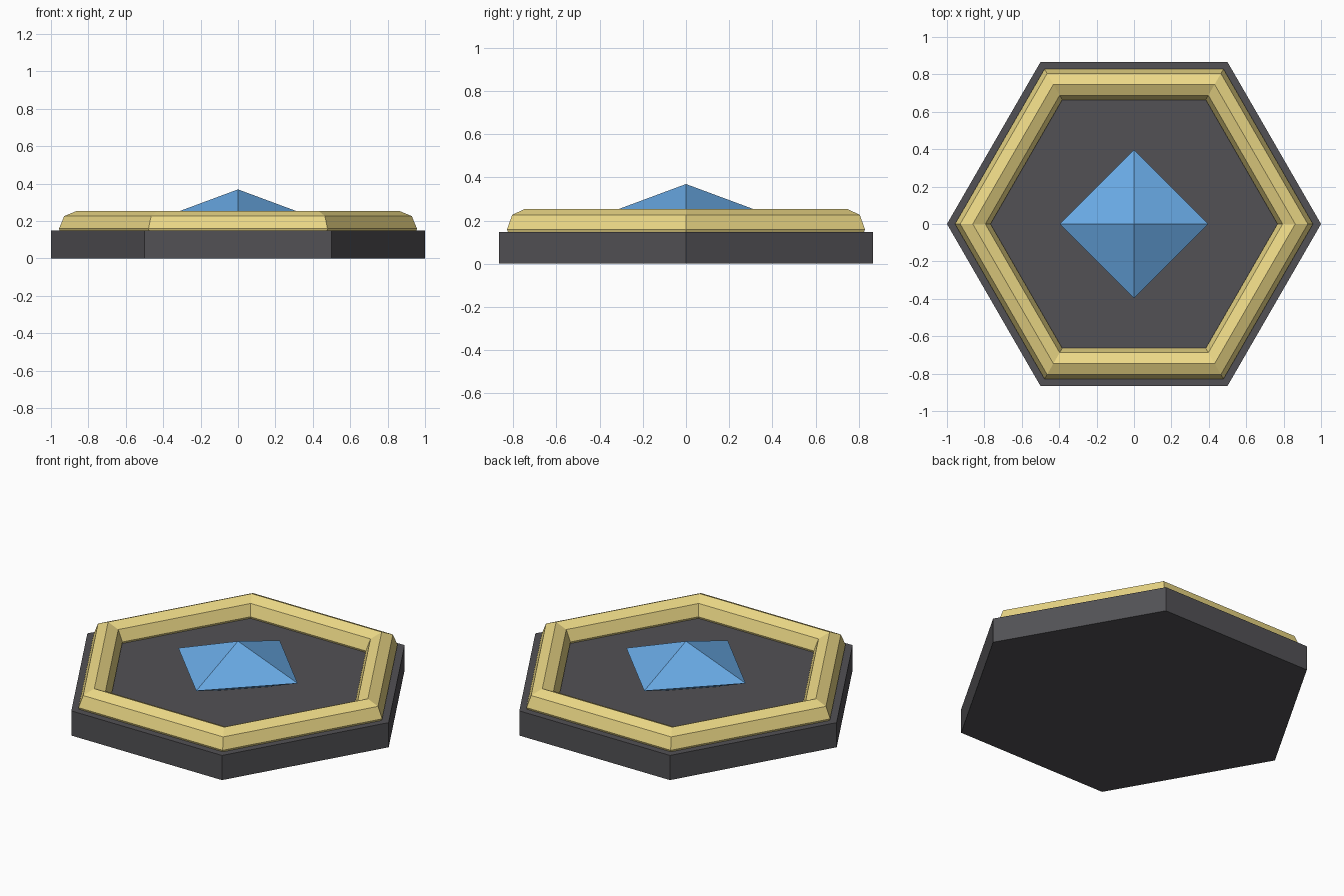
import bpy, bmesh, math

if "Cube" in bpy.data.objects:
    bpy.data.objects.remove(bpy.data.objects["Cube"])


def finish(obj, name, color):
    obj.name = name
    obj.data.name = name
    mat = bpy.data.materials.new(name + "_colour")
    mat.diffuse_color = (*color, 1)
    mat.use_nodes = True
    mat.node_tree.nodes["Principled BSDF"].inputs["Base Color"].default_value = mat.diffuse_color
    obj.data.materials.append(mat)


# Hexagonal base slab, corners on the x axis
H = 0.148
bpy.ops.mesh.primitive_cylinder_add(vertices=6, radius=1, depth=H,
                                    location=(0, 0, H / 2),
                                    rotation=(0, 0, math.pi / 2))
finish(bpy.context.object, "base_slab", (0.085, 0.083, 0.09))

# Six-sided rim with an octagonal section, half sunk into the slab
bpy.ops.mesh.primitive_torus_add(major_segments=6, minor_segments=8,
                                 major_radius=0.862, minor_radius=0.095,
                                 location=(0, 0, 0.159))
finish(bpy.context.object, "raised_rim", (0.84, 0.69, 0.24))

# Flattened octahedral gem in the middle, lower tip sunk into the slab
R, T = 0.396, 0.147
bm = bmesh.new()
for axis, size in enumerate((R, R, T)):
    for sign in (-1, 1):
        co = [0, 0, 0]
        co[axis] = sign * size
        bm.verts.new(co)
bmesh.ops.convex_hull(bm, input=bm.verts)
bmesh.ops.recalc_face_normals(bm, faces=bm.faces)
mesh = bpy.data.meshes.new("centre_gem")
bm.to_mesh(mesh)
bm.free()
gem = bpy.data.objects.new("centre_gem", mesh)
gem.location.z = 0.222
bpy.context.collection.objects.link(gem)
finish(gem, "centre_gem", (0.14, 0.4, 0.78))
